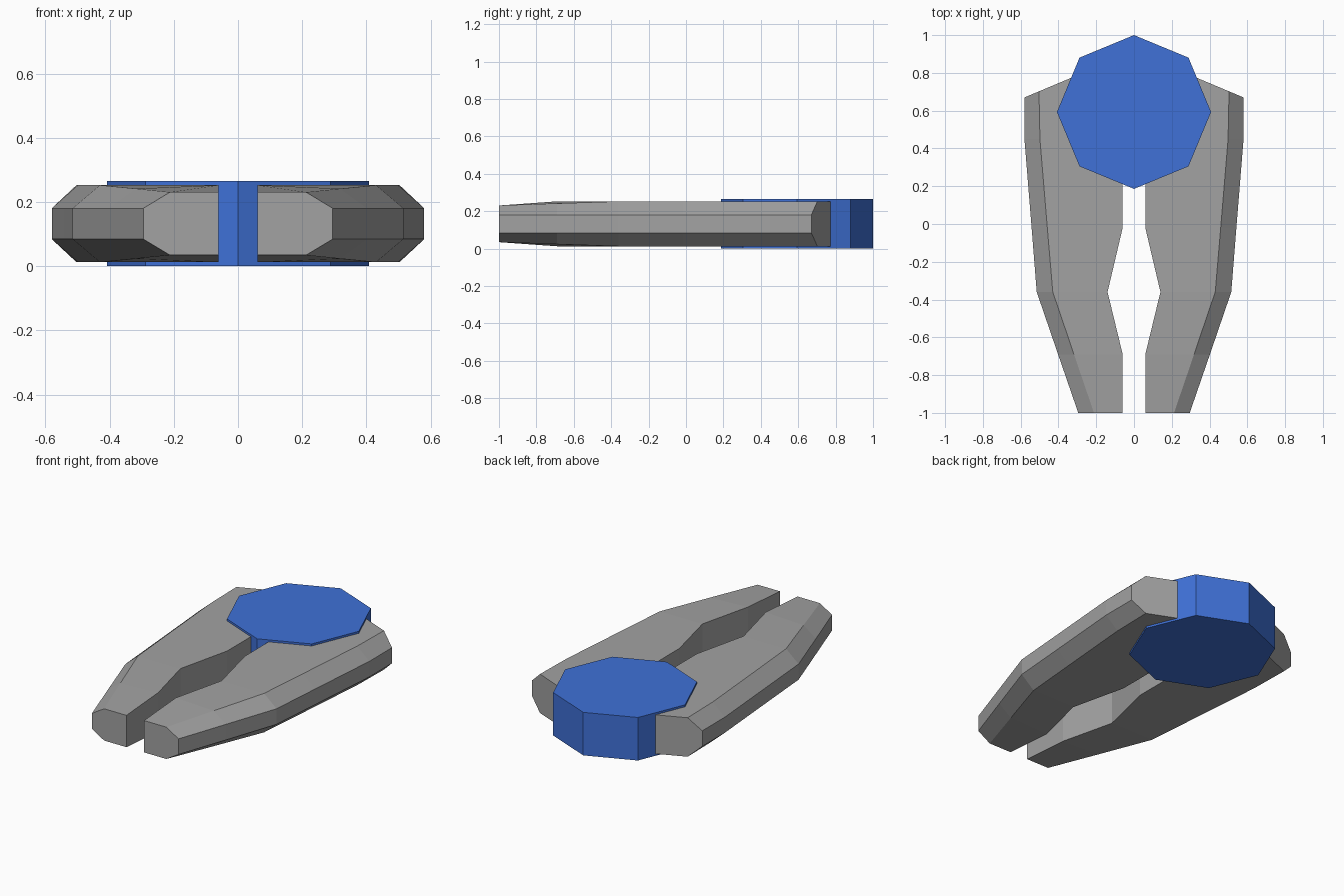
import bpy, bmesh, math

if "Cube" in bpy.data.objects:
    bpy.data.objects.remove(bpy.data.objects["Cube"])


def material(name, rgb):
    m = bpy.data.materials.new(name)
    m.diffuse_color = (*rgb, 1)
    m.use_nodes = True
    m.node_tree.nodes["Principled BSDF"].inputs["Base Color"].default_value = m.diffuse_color
    return m


GREY = material("grey metal", (0.36, 0.36, 0.36))
BLUE = material("blue pivot", (0.05, 0.165, 0.68))
MID = 0.1325  # height of the horizontal symmetry plane

# Jaw stations: y, inner x, bevel x, outer x, inner half height, bevel half height
STATIONS = [
    (-1.00, 0.06, 0.212, 0.295, 0.098, 0.098),
    (-0.69, 0.06, 0.318, 0.402, 0.120, 0.109),
    (-0.36, 0.14, 0.430, 0.515, 0.120, 0.120),
    (-0.02, 0.06, 0.459, 0.542, 0.120, 0.120),
    (0.45, 0.06, 0.498, 0.580, 0.120, 0.120),
    (0.67, 0.06, 0.503, 0.580, 0.120, 0.120),
]


def make_jaw(name, side):
    bm = bmesh.new()
    rings = []
    for i, (y, xi, xb, xo, hi, hb) in enumerate(STATIONS):
        section = [(xi, -hi), (xb, -hb), (xo, -0.048),
                   (xo, 0.048), (xb, hb), (xi, hi)]
        # the rear end is cut at a slant
        slant = 0.42 if i == len(STATIONS) - 1 else 0
        rings.append([bm.verts.new((side * x, y + (xo - x) * slant, MID + z))
                      for x, z in section])
    for a, b in zip(rings, rings[1:]):
        for k in range(6):
            n = (k + 1) % 6
            bm.faces.new((a[k], a[n], b[n], b[k]))
    bm.faces.new(rings[0])
    bm.faces.new(rings[-1])
    bmesh.ops.recalc_face_normals(bm, faces=bm.faces)
    mesh = bpy.data.meshes.new(name)
    bm.to_mesh(mesh)
    bm.free()
    mesh.materials.append(GREY)
    bpy.context.collection.objects.link(bpy.data.objects.new(name, mesh))


make_jaw("right_jaw", 1)
make_jaw("left_jaw", -1)

# Octagonal pivot disc joining the jaws
bm = bmesh.new()
ring = [bm.verts.new((0.408 * math.cos(k * math.pi / 4),
                      0.593 + 0.407 * math.sin(k * math.pi / 4), 0))
        for k in range(8)]
base = bm.faces.new(ring)
ext = bmesh.ops.extrude_face_region(bm, geom=[base], use_keep_orig=True)
for v in ext["geom"]:
    if isinstance(v, bmesh.types.BMVert):
        v.co.z = 2 * MID
bmesh.ops.recalc_face_normals(bm, faces=bm.faces)
disc = bpy.data.meshes.new("pivot_disc")
bm.to_mesh(disc)
bm.free()
disc.materials.append(BLUE)
bpy.context.collection.objects.link(bpy.data.objects.new("pivot_disc", disc))
